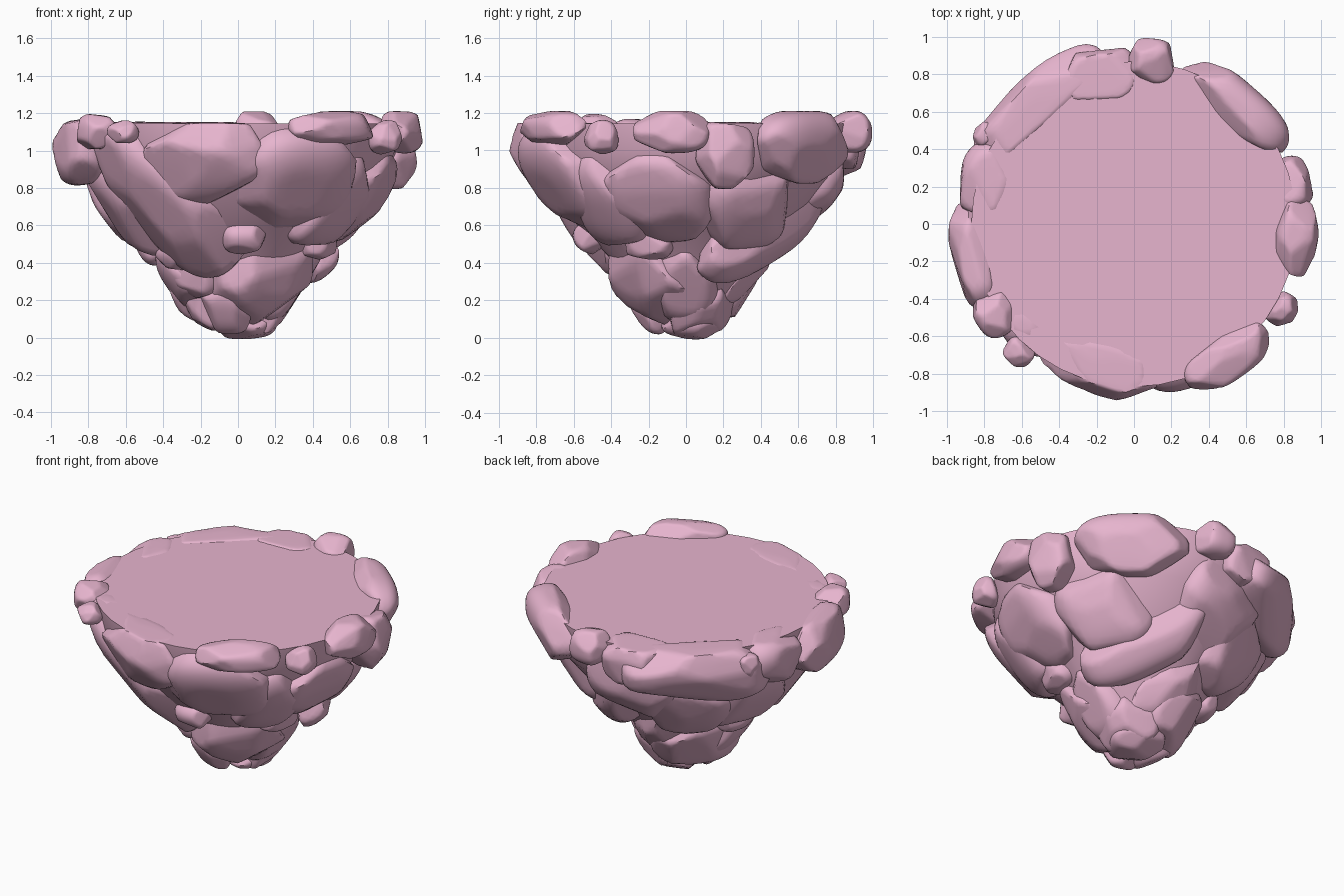
import bpy, bmesh, math, random
from mathutils import Vector, Matrix

old = bpy.data.objects.get("Cube")
if old:
    bpy.data.objects.remove(old, do_unlink=True)

random.seed(7)

stone = bpy.data.materials.new("dusty pink stone")
stone.use_nodes = True
colour = (0.80, 0.46, 0.62, 1)
stone.diffuse_color = colour
stone.node_tree.nodes["Principled BSDF"].inputs["Base Color"].default_value = colour

# Outer envelope of the tapering island: (height, radius)
ENVELOPE = [(0, 0.06), (0.1, 0.22), (0.2, 0.33), (0.3, 0.40), (0.4, 0.46), (0.55, 0.62),
            (0.75, 0.80), (0.85, 0.87), (1.0, 0.95), (1.3, 0.96)]


def radius_at(z):
    for (z0, r0), (z1, r1) in zip(ENVELOPE, ENVELOPE[1:]):
        if z <= z1:
            return r0 + (r1 - r0) * (z - z0) / (z1 - z0)


def finish(name, bm):
    mesh = bpy.data.meshes.new(name)
    bm.to_mesh(mesh)
    bm.free()
    mesh.materials.append(stone)
    obj = bpy.data.objects.new(name, mesh)
    bpy.context.collection.objects.link(obj)
    bpy.ops.object.select_all(action="DESELECT")
    obj.select_set(True)
    bpy.context.view_layer.objects.active = obj
    bpy.ops.object.shade_smooth_by_angle(angle=math.radians(40))


def boulder(name, azimuth, z, width, height, roll=0, lean=0, depth=0.12, out=0, top=1.21):
    """Chipped, rounded block lying against the envelope; roll turns it on the slope."""
    bm = bmesh.new()
    bmesh.ops.create_icosphere(bm, subdivisions=4, radius=1.03)
    chips = []
    for _ in range(16):
        d = Vector([random.gauss(0, 1) for _ in range(3)]).normalized()
        chips.append((d, random.uniform(0.87, 1.0)))
    for v in bm.verts:
        p = v.co.copy()
        v.co = p * p.length / sum(abs(c) ** 2.7 for c in p) ** (1 / 2.7)
        for d, limit in chips:
            over = v.co.dot(d) - limit
            if over > 0:
                v.co -= d * over * 0.9
    # Local axes: x around the island, y up the slope, z outwards
    a, t = math.radians(azimuth), math.radians(lean)
    around = Vector((-math.sin(a), math.cos(a), 0))
    radial = Vector((math.cos(a), math.sin(a), 0))
    outward = radial * math.cos(t) - Vector((0, 0, math.sin(t)))
    slope = outward.cross(around)
    turn = Matrix((around, slope, outward)).transposed()
    turn = turn @ Matrix.Rotation(math.radians(roll), 3, "Z")
    centre = radial * (radius_at(z) + out - depth / math.cos(t)) + Vector((0, 0, z))
    for v in bm.verts:
        q = v.co
        v.co = centre + turn @ Vector((q.x * width, q.y * height, q.z * depth))
        if v.co.z > top:
            v.co.z = top + (v.co.z - top) * 0.08
    finish(name, bm)


# Solid core with the flat upper ground
bm = bmesh.new()
rings = []
for z, r in [(0.06, 0.1), (0.2, 0.27), (0.4, 0.38), (0.6, 0.58), (0.85, 0.78), (1.0, 0.85), (1.145, 0.87)]:
    ring = []
    for i in range(40):
        a = math.tau * i / 40
        ring.append(bm.verts.new((r * math.cos(a), r * math.sin(a), z)))
    rings.append(ring)
for low, high in zip(rings, rings[1:]):
    for i in range(40):
        j = (i + 1) % 40
        bm.faces.new((low[i], low[j], high[j], high[i]))
bm.faces.new(rings[0][::-1])
bm.faces.new(rings[-1])
finish("island_core", bm)

# Stones standing up along the rim: name, azimuth, height, half width, half height
for row in [
    ("front_left_rim_slab", -55, 1.12, 0.25, 0.09),
    ("left_rim_stone", -5, 1.10, 0.20, 0.11),
    ("left_rim_round_stone", 14, 0.98, 0.15, 0.18),
    ("right_rim_boulder", 191, 1.0, 0.28, 0.18),
]:
    boulder(*row, lean=6, out=0.04)
boulder("back_left_rim_boulder", 49, 1.02, 0.34, 0.19, lean=10, depth=0.14, out=0.01)

# Pebbles along the rim
for row in [
    ("front_left_rim_pebble", -30, 1.07, 0.09, 0.09),
    ("back_rim_pebble", 84, 1.10, 0.13, 0.11),
    ("back_right_rim_pebble", 149, 1.05, 0.07, 0.07),
    ("front_right_rim_stone", 213, 1.10, 0.12, 0.10),
    ("front_right_rim_pebble", 228, 1.10, 0.08, 0.06),
]:
    boulder(*row, depth=0.9 * row[3], out=0.04)

# Stones whose tops lie flush with the ground
for row in [
    ("back_rim_stone", 103, 1.04, 0.20, 0.15),
    ("back_right_rim_boulder", 130, 1.0, 0.45, 0.21),
    ("right_rim_stone", 163, 1.01, 0.20, 0.17),
]:
    boulder(*row, lean=18, depth=0.16, out=0.02, top=1.15)

# Big blocks of the upper slope: the last number is the roll
for row in [
    ("front_block", -103, 0.97, 0.33, 0.25, 14),
    ("front_left_block", -63, 0.86, 0.34, 0.32, 0),
    ("front_right_long_block", 230, 0.74, 0.27, 0.49, 28),
    ("left_block", -14, 0.77, 0.30, 0.30, 0),
    ("back_left_block", 32, 0.73, 0.28, 0.29, 12),
    ("back_left_long_block", 60, 0.58, 0.43, 0.19, 32),
    ("back_block", 100, 0.82, 0.33, 0.28, -10),
    ("back_right_block", 128, 0.70, 0.30, 0.28, 10),
    ("right_back_block", 160, 0.74, 0.30, 0.29, -10),
    ("right_front_block", 194, 0.72, 0.30, 0.31, 10),
    ("front_left_corner_block", -38, 0.76, 0.22, 0.30, -12),
]:
    boulder(*row, lean=36, depth=0.17, top=1.145)

# Big stones of the lower point
for row in [
    ("lower_front_left_boulder", -59, 0.33, 0.29, 0.27, 0),
    ("lower_left_boulder", -5, 0.33, 0.18, 0.25, 10),
    ("lower_right_boulder", 190, 0.35, 0.22, 0.22, 0),
    ("lower_back_right_boulder", 142, 0.30, 0.27, 0.23, 0),
    ("lower_back_long_boulder", 96, 0.38, 0.20, 0.30, -12),
    ("lower_back_left_stone", 34, 0.19, 0.19, 0.19, 0),
]:
    boulder(*row, lean=36, depth=0.16)

# Small stones of the lower point
for row in [
    ("lower_front_pebble", -86, 0.55, 0.12, 0.09),
    ("lower_front_stone", -108, 0.18, 0.14, 0.16),
    ("lower_front_right_stone", 223, 0.33, 0.13, 0.11),
    ("lower_front_right_pebble", 217, 0.46, 0.12, 0.09),
    ("lower_right_pebble", 165, 0.50, 0.13, 0.10),
    ("lower_right_stone", 200, 0.18, 0.16, 0.14),
    ("lower_left_pebble", -25, 0.52, 0.13, 0.10),
]:
    boulder(*row, lean=32, depth=0.11)

# Stone at the very bottom
boulder("bottom_tip_stone", 60, 0.095, 0.17, 0.10, depth=0.16)
